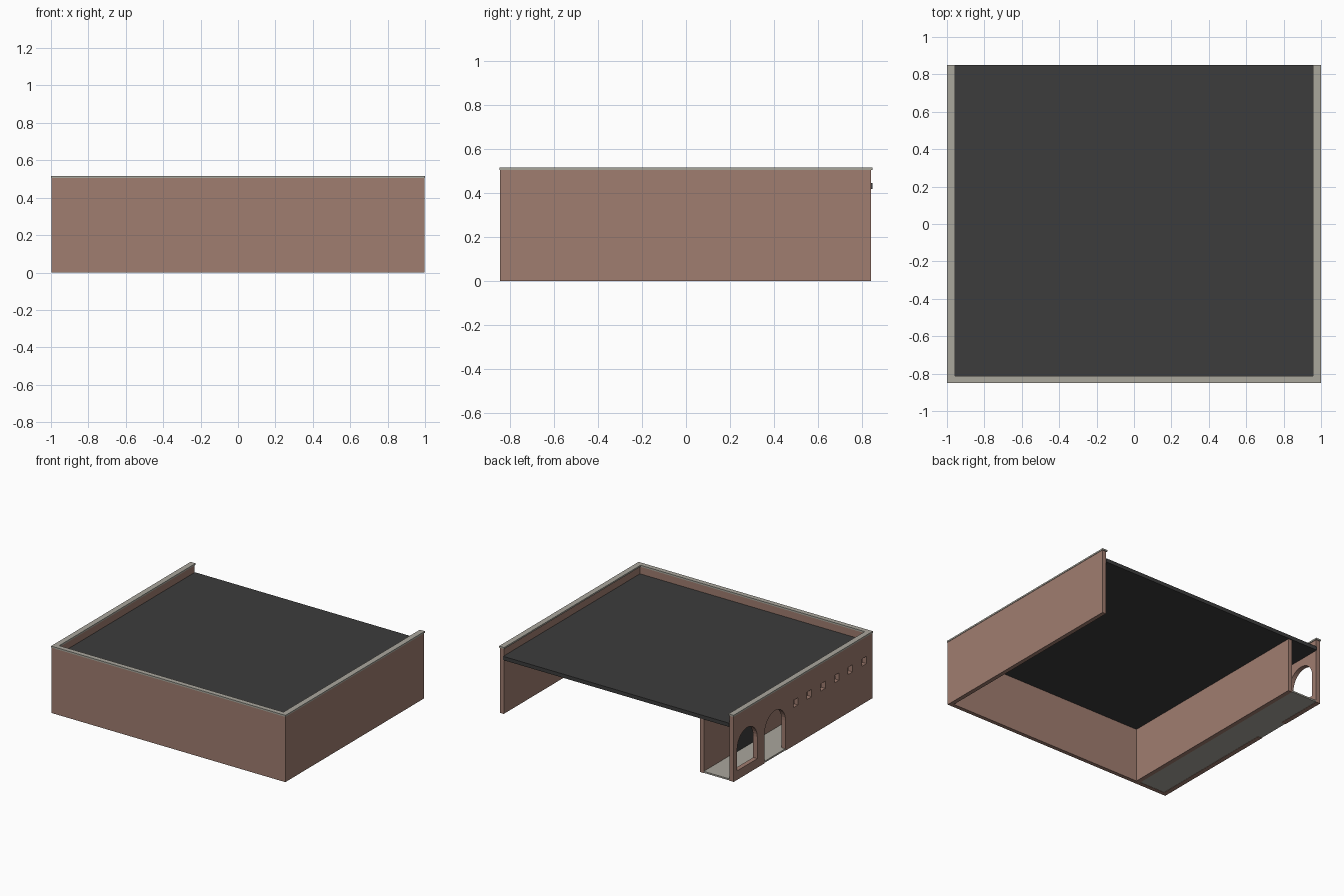
import bpy, bmesh, math

if "Cube" in bpy.data.objects:
    bpy.data.objects.remove(bpy.data.objects["Cube"])


def material(name, rgb):
    m = bpy.data.materials.new(name)
    m.diffuse_color = (*rgb, 1)
    m.use_nodes = True
    m.node_tree.nodes["Principled BSDF"].inputs["Base Color"].default_value = m.diffuse_color
    return m


BRICK = material("dusty_clay", (0.35, 0.205, 0.162))
ROOF = material("charcoal", (0.045, 0.045, 0.045))
STONE = material("pale_stone", (0.40, 0.385, 0.335))


def finish(name, bm, mat):
    bmesh.ops.recalc_face_normals(bm, faces=bm.faces)
    me = bpy.data.meshes.new(name)
    bm.to_mesh(me)
    bm.free()
    if mat:
        me.materials.append(mat)
    ob = bpy.data.objects.new(name, me)
    bpy.context.collection.objects.link(ob)
    return ob


def add_prism(bm, outline, x0, x1):
    """Extrude a (y, z) outline along x."""
    face = bm.faces.new([bm.verts.new((x0, y, z)) for y, z in outline])
    ext = bmesh.ops.extrude_face_region(bm, geom=[face])
    verts = [v for v in ext["geom"] if isinstance(v, bmesh.types.BMVert)]
    bmesh.ops.translate(bm, verts=verts, vec=(x1 - x0, 0, 0))


def box(name, x, y, z, mat):
    bm = bmesh.new()
    add_prism(bm, [(y[0], z[0]), (y[1], z[0]), (y[1], z[1]), (y[0], z[1])], *x)
    return finish(name, bm, mat)


def arch(y0, y1, z0, top, steps=16):
    r, c = (y1 - y0) / 2, (y0 + y1) / 2
    curve = [(c + r * math.cos(math.pi * i / steps),
              top - r + r * math.sin(math.pi * i / steps)) for i in range(steps + 1)]
    return [(y0, z0), (y1, z0)] + curve


FRONT, BACK, TOP = -0.847, 0.843, 0.505

# Outer walls
box("right_wall", (0.965, 0.997), (FRONT, BACK), (0, TOP), BRICK)
box("front_wall", (-0.965, 0.965), (FRONT, -0.817), (0, TOP), BRICK)
arcade = box("arcade_wall", (-0.997, -0.962), (FRONT, BACK), (0, TOP), BRICK)

# Arched window, arched doorway and a row of small square openings
bm = bmesh.new()
add_prism(bm, arch(0.555, 0.80, 0.07, 0.358), -1.1, -0.9)
add_prism(bm, arch(0.21, 0.465, -0.05, 0.358), -1.1, -0.9)
for i in range(6):
    y, z, h = 0.088 - 0.167 * i, 0.323, 0.028
    add_prism(bm, [(y - h, z - h), (y + h, z - h), (y + h, z + h), (y - h, z + h)], -1.1, -0.9)
cutter = finish("opening_cutter", bm, None)
cutter.hide_render = True
mod = arcade.modifiers.new("openings", "BOOLEAN")
mod.operation = "DIFFERENCE"
mod.solver = "EXACT"
mod.object = cutter
bpy.context.view_layer.objects.active = arcade
bpy.ops.object.modifier_apply(modifier=mod.name)
bpy.data.objects.remove(cutter)

# Corridor behind the arcade: inner wall, floor, doorway threshold, dark door
box("inner_wall", (-0.742, -0.708), (-0.817, BACK), (0, 0.418), BRICK)
box("corridor_floor", (-0.962, -0.742), (-0.817, BACK), (0.002, 0.014), STONE)
box("threshold", (-0.995, -0.962), (0.21, 0.465), (0.002, 0.014), STONE)
box("inner_door", (-0.747, -0.741), (0.20, 0.46), (0.014, 0.30), ROOF)

# Flat roof slab
box("roof_slab", (-0.963, 0.965), (-0.817, 0.85), (0.418, 0.447), ROOF)

# Parapet coping
for side, s in (("left", -1), ("right", 1)):
    box(side + "_coping", tuple(sorted((s * 0.957, s))), (-0.85, 0.85), (TOP, 0.517), STONE)
box("front_coping", (-0.957, 0.957), (-0.85, -0.812), (TOP, 0.517), STONE)
